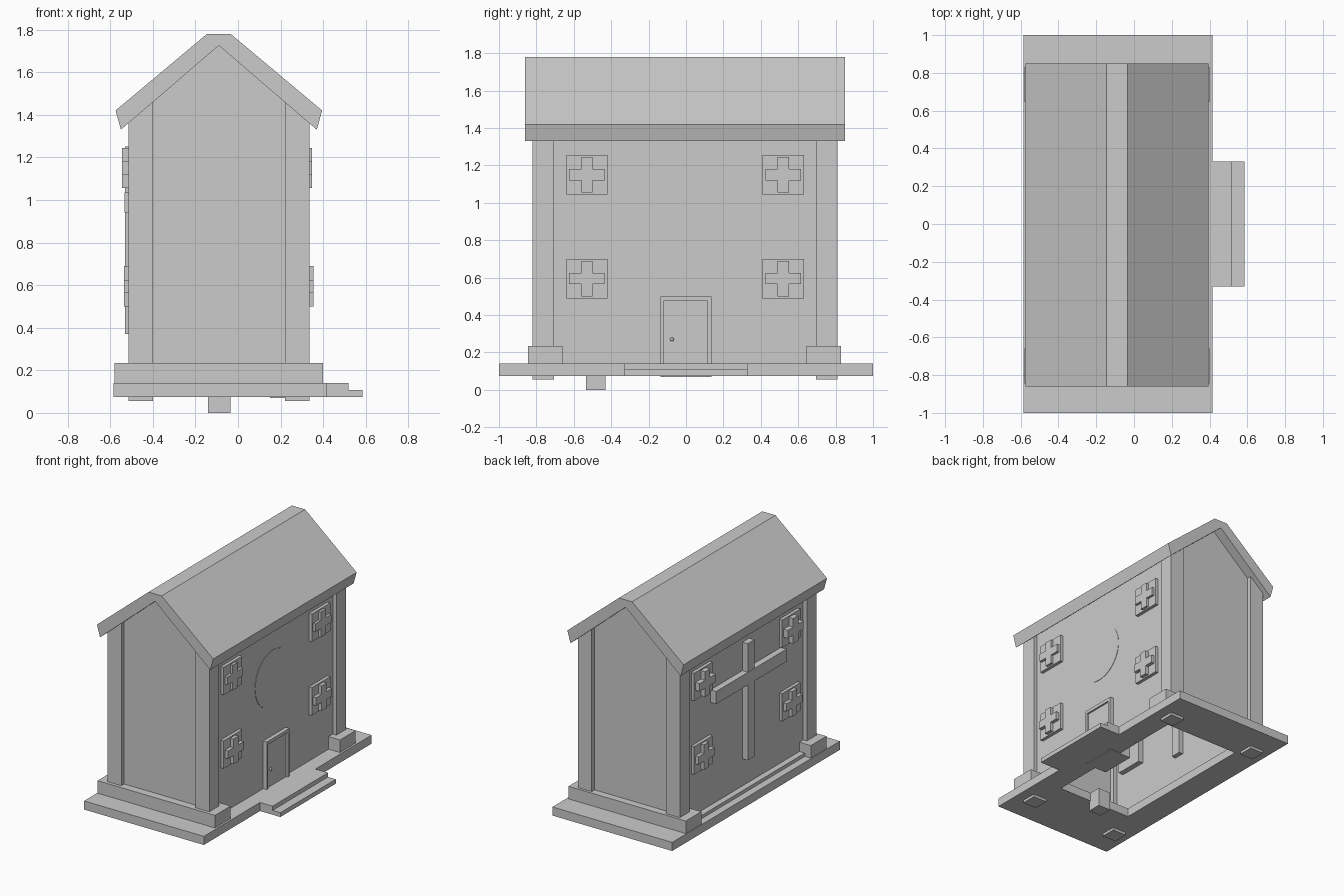
import bpy
import bmesh
import math

if "Cube" in bpy.data.objects:
    bpy.data.objects.remove(bpy.data.objects["Cube"])

grey = bpy.data.materials.new("light_grey")
grey.diffuse_color = (0.6, 0.6, 0.6, 1)
grey.use_nodes = True
grey.node_tree.nodes["Principled BSDF"].inputs["Base Color"].default_value = grey.diffuse_color


def finish(name, bm):
    bmesh.ops.recalc_face_normals(bm, faces=bm.faces[:])
    me = bpy.data.meshes.new(name)
    bm.to_mesh(me)
    bm.free()
    me.materials.append(grey)
    ob = bpy.data.objects.new(name, me)
    bpy.context.collection.objects.link(ob)
    return ob


def prism(name, pts, axis, a, b):
    """Extrude a closed 2D outline from a to b along the given axis."""
    def place(u, v, w):
        return {"x": (w, u, v), "y": (u, w, v), "z": (u, v, w)}[axis]
    bm = bmesh.new()
    lo = [bm.verts.new(place(u, v, a)) for u, v in pts]
    hi = [bm.verts.new(place(u, v, b)) for u, v in pts]
    bm.faces.new(lo)
    bm.faces.new(hi)
    n = len(pts)
    for i in range(n):
        j = (i + 1) % n
        bm.faces.new((lo[i], lo[j], hi[j], hi[i]))
    return finish(name, bm)


def box(name, x0, x1, y0, y1, z0, z1):
    return prism(name, [(x0, y0), (x1, y0), (x1, y1), (x0, y1)], "z", z0, z1)


CX = -0.09                 # ridge line
XL, XR = -0.485, 0.305     # outer faces of the long walls


def roof_under(x):
    return 1.73 - abs(x - CX) * 0.859


# Base frame, open in the middle
box("base_left", -0.585, -0.38, -1, 1, 0.075, 0.14)
box("base_right", 0.24, 0.415, -1, 1, 0.075, 0.14)
box("base_front", -0.38, 0.24, -1, -0.52, 0.075, 0.14)
box("base_back", -0.38, 0.24, 0.66, 1, 0.075, 0.14)
box("upper_step", 0.415, 0.52, -0.33, 0.33, 0.075, 0.14)
box("lower_step", 0.52, 0.585, -0.33, 0.33, 0.075, 0.108)
box("peg", -0.14, -0.035, -0.535, -0.43, 0, 0.14)

# Plinths under the gables and a low sill on the left side
box("front_plinth", -0.58, 0.40, -0.845, -0.66, 0.14, 0.235)
box("back_plinth", -0.58, 0.40, 0.645, 0.83, 0.14, 0.235)
box("left_sill", -0.53, XL, -0.66, 0.645, 0.14, 0.165)

# Long walls
box("left_wall", XL, XL + 0.05, -0.76, 0.76, 0.14, 1.40)
box("right_wall", XR - 0.05, XR, -0.76, 0.76, 0.14, 1.40)

# Gable walls
gable = [(XL, 0.14), (XR, 0.14), (XR, roof_under(XR)), (CX, 1.73), (XL, roof_under(XL))]
prism("front_gable", gable, "y", -0.785, -0.735)
prism("back_gable", gable, "y", 0.725, 0.775)

# Corner posts, running through the base as feet
for xa, xb, side in ((-0.515, -0.40, "left"), (0.22, 0.335, "right")):
    post = [(xa, 0.055), (xb, 0.055), (xb, roof_under(xb)), (xa, roof_under(xa))]
    prism("front_" + side + "_post", post, "y", -0.82, -0.705)
    prism("back_" + side + "_post", post, "y", 0.695, 0.81)

# Roof
prism("roof", [(-0.575, 1.42), (-0.145, 1.78), (-0.035, 1.78), (0.395, 1.42),
               (0.37, 1.33), (CX, 1.725), (-0.55, 1.33)], "y", -0.86, 0.85)

# Windows: a plate through the wall with a raised cross
for side, wall, s in (("left", XL, -1), ("right", XR, 1)):
    for y in (-0.53, 0.52):
        for z, out in ((1.15, 0.043), (0.595, 0.05)):
            if s < 0:
                out = 0.06 if z > 1 else 0.05
            box(side + "_window", *sorted((wall - s * 0.09, wall + s * 0.024)),
                y - 0.11, y + 0.11, z - 0.105, z + 0.105)
            a, b = 0.03, 0.095
            plus = [(-b, -a), (-a, -a), (-a, -b), (a, -b), (a, -a), (b, -a),
                    (b, a), (a, a), (a, b), (-a, b), (-a, a), (-b, a)]
            prism(side + "_window_cross", [(y + u, z + v) for u, v in plus],
                  "x", wall + s * 0.02, wall + s * out)

# Round panel on the right wall
prism("round_panel", [(-0.02 + 0.215 * math.cos(i * math.tau / 48),
                       0.93 + 0.215 * math.sin(i * math.tau / 48)) for i in range(48)],
      "x", XR - 0.06, XR + 0.003)

# Door with frame and knob
box("door", 0.15, 0.322, -0.12, 0.115, 0.07, 0.475)
prism("door_frame", [(-0.135, 0.07), (-0.12, 0.07), (-0.12, 0.475), (0.115, 0.475),
                     (0.115, 0.07), (0.135, 0.07), (0.135, 0.50), (-0.135, 0.50)],
      "x", 0.15, 0.335)
bm = bmesh.new()
bmesh.ops.create_uvsphere(bm, u_segments=12, v_segments=8, radius=0.01)
bmesh.ops.translate(bm, verts=bm.verts[:], vec=(0.325, -0.075, 0.27))
finish("door_knob", bm)

# Crossed beams on the left wall
box("upright_beam", -0.53, -0.40, -0.06, 0.02, 0.37, 1.25)
box("cross_beam", -0.532, -0.44, -0.44, 0.40, 0.94, 1.035)
